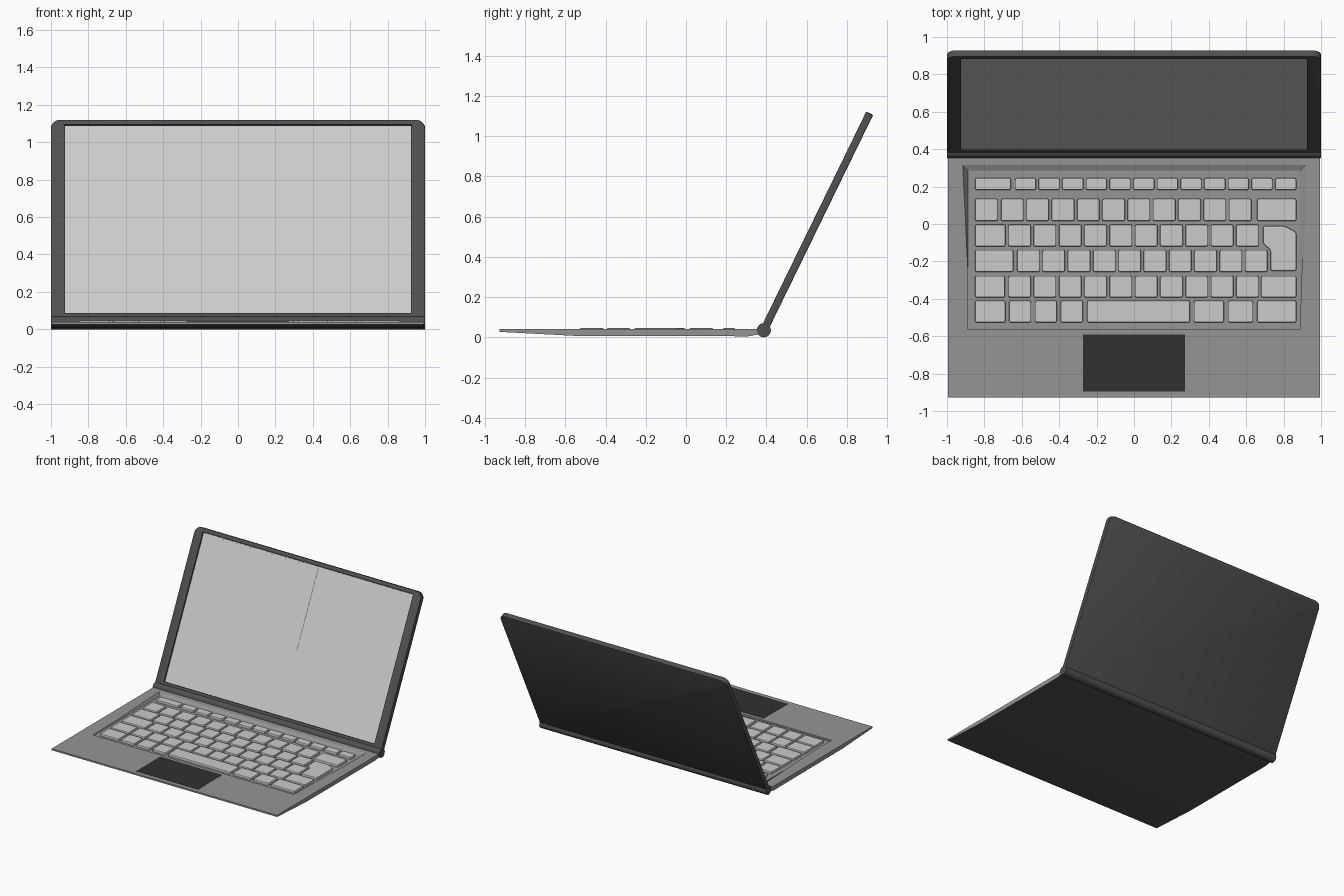
import bpy, bmesh, math
from mathutils import Vector, Matrix

if "Cube" in bpy.data.objects:
    bpy.data.objects.remove(bpy.data.objects["Cube"])


def material(name, v):
    m = bpy.data.materials.new(name)
    m.diffuse_color = (v, v, v, 1)
    m.use_nodes = True
    m.node_tree.nodes["Principled BSDF"].inputs["Base Color"].default_value = m.diffuse_color
    return m


DARK = material("dark_shell", 0.08)
DECK = material("deck_grey", 0.30)
BLACK = material("pad_black", 0.03)


def finish(name, bm, mat=None):
    bmesh.ops.recalc_face_normals(bm, faces=bm.faces[:])
    me = bpy.data.meshes.new(name)
    bm.to_mesh(me)
    bm.free()
    ob = bpy.data.objects.new(name, me)
    bpy.context.collection.objects.link(ob)
    if mat:
        me.materials.append(mat)
    return ob


def add_prism(bm, pts, vec):
    """Extrude a planar outline along vec; returns the end-cap face and side edges."""
    vec = Vector(vec)
    a = [bm.verts.new(p) for p in pts]
    b = [bm.verts.new(Vector(p) + vec) for p in pts]
    n = len(pts)
    bm.faces.new(a[::-1])
    cap = bm.faces.new(b)
    for i in range(n):
        j = (i + 1) % n
        bm.faces.new((a[i], a[j], b[j], b[i]))
    return cap, [bm.edges.get((a[i], b[i])) for i in range(n)]


def rect(x0, x1, y0, y1, z):
    return [(x0, y0, z), (x1, y0, z), (x1, y1, z), (x0, y1, z)]


def plate(name, x0, x1, y0, y1, z0, z1, mat=None):
    bm = bmesh.new()
    add_prism(bm, rect(x0, x1, y0, y1, z0), (0, 0, z1 - z0))
    return finish(name, bm, mat)


def cut(ob, cutter):
    mod = ob.modifiers.new("cut", 'BOOLEAN')
    mod.operation = 'DIFFERENCE'
    mod.solver = 'EXACT'
    mod.object = cutter
    bpy.context.view_layer.objects.active = ob
    bpy.ops.object.modifier_apply(modifier=mod.name)
    bpy.data.objects.remove(cutter, do_unlink=True)


# Base: wedge profile swept across the width, dark underside
profile = [(-0.928, 0.04), (-0.928, 0.027), (-0.55, 0.007),
           (0.31, 0.005), (0.36, 0.014), (0.36, 0.04)]
bm = bmesh.new()
add_prism(bm, [(-0.995, y, z) for y, z in profile], (1.99, 0, 0))
base = finish("base", bm, DECK)
base.data.materials.append(DARK)
for p in base.data.polygons:
    p.material_index = 1 if p.normal.z < -0.5 else 0

# Keyboard well, its back wall sloping
TRAY = 0.027
bm = bmesh.new()
cap, _ = add_prism(bm, rect(-0.887, 0.887, -0.565, 0.285, TRAY), (0, 0, 0.02))
for v in cap.verts:
    if v.co.y > 0:
        v.co.y += 0.045
        v.co.x *= 1.05
cut(base, finish("well_cutter", bm, DECK))

# Trackpad
plate("trackpad", -0.273, 0.273, -0.895, -0.59, 0.035, 0.0412, BLACK)

# Keyboard rows: (y0, y1, list of key spans in x)
P = 0.1353   # key pitch
W = 0.121    # key width


def run(x, n, pitch=P, w=W):
    return [(x + i * pitch, x + i * pitch + w) for i in range(n)]


L, R = -0.85, 0.868
rows = [
    (0.182, 0.245, [(L, -0.658)] + run(-0.637, 12, 0.1265, 0.113)),
    (0.016, 0.135, [(L, -0.729)] + run(-0.711, 10) + [(0.658, R)]),
    (-0.12, -0.003, [(L, -0.687)] + run(-0.672, 10)),
    (-0.256, -0.138, [(L, -0.645)] + run(-0.625, 10)),
    (-0.393, -0.277, [(L, -0.69)] + run(-0.672, 10) + [(0.68, R)]),
    (-0.527, -0.41, [(L, -0.687), (-0.668, -0.55), (-0.53, -0.412), (-0.392, -0.273),
                     (-0.25, 0.299), (0.32, 0.481), (0.502, 0.637), (0.658, R)]),
]
outlines = [rect(x0, x1, y0, y1, TRAY) for y0, y1, ks in rows for x0, x1 in ks]
# L-shaped return key with clipped corners
outlines.append([(x, y, TRAY) for x, y in
                 [(0.73, -0.25), (R, -0.25), (R, -0.045), (0.81, -0.012),
                  (0.69, -0.012), (0.69, -0.105), (0.73, -0.14)]])
bm = bmesh.new()
corners = []
for o in outlines:
    corners += add_prism(bm, o, (0, 0, 0.019))[1]
bmesh.ops.bevel(bm, geom=corners, offset=0.009, segments=2, profile=0.5, affect='EDGES')
top = [e for e in bm.edges if all(v.co.z > TRAY + 0.018 for v in e.verts)]
bmesh.ops.bevel(bm, geom=top, offset=0.006, segments=2, profile=0.5, affect='EDGES')
finish("keys", bm)

# Hinge barrel along the back edge
PIVOT = Vector((0, 0.387, 0.035))
bm = bmesh.new()
bmesh.ops.create_cone(bm, cap_ends=True, segments=32, radius1=0.035, radius2=0.035, depth=2.0,
                      matrix=Matrix.Translation(PIVOT) @ Matrix.Rotation(math.pi / 2, 4, 'Y'))
hinge = finish("hinge", bm, DARK)

# Lid, modelled flat (y along the lid, z toward the viewer) and then tilted
H = 0.019
bm = bmesh.new()
_, sides = add_prism(bm, rect(-1, 1, 0.0, 1.2, -H), (0, 0, 2 * H))
bmesh.ops.bevel(bm, geom=[e for e in sides if e.verts[0].co.y > 1],
                offset=0.05, segments=6, profile=0.5, affect='EDGES')
rim = [e for e in bm.edges if abs(e.verts[0].co.z - e.verts[1].co.z) < 1e-5]
bmesh.ops.bevel(bm, geom=rim, offset=0.004, segments=2, profile=0.5, affect='EDGES')
lid = finish("lid", bm, DARK)
cut(lid, plate("screen_cutter", -0.928, 0.928, 0.05, 1.171, 0.006, 0.05, DARK))

# Screen and the slightly raised panel in its upper left
screen = plate("screen", -0.926, 0.926, 0.052, 1.165, 0.004, 0.0095)
panel = plate("screen_panel", -0.92, 0.09, 0.54, 1.157, 0.008, 0.0112)

tilt = Matrix.Translation(PIVOT) @ Matrix.Rotation(math.radians(90 - 26), 4, 'X')
for ob in (lid, screen, panel):
    ob.data.transform(tilt)

# Smooth shading on the rounded parts
for ob in (hinge, lid):
    bpy.ops.object.select_all(action='DESELECT')
    ob.select_set(True)
    bpy.context.view_layer.objects.active = ob
    bpy.ops.object.shade_smooth_by_angle(angle=math.radians(35))
